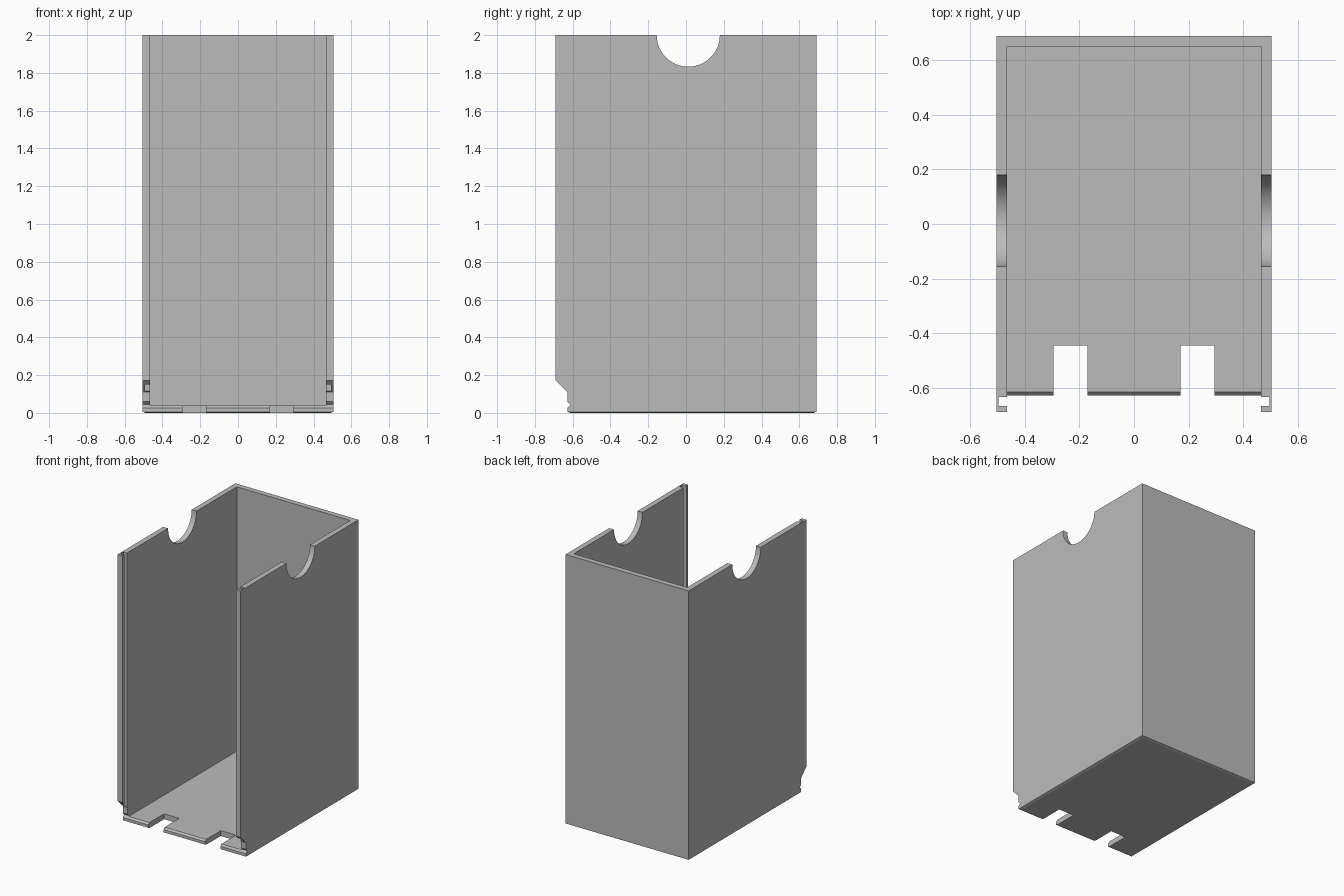
import bpy, bmesh, math
from mathutils import Matrix, Vector

if "Cube" in bpy.data.objects:
    bpy.data.objects.remove(bpy.data.objects["Cube"])

HALF_X, HALF_Y, TOP = 0.505, 0.69, 2.0
WALL, FLOOR = 0.04, 0.04

grey = bpy.data.materials.new("plain grey")
grey.use_nodes = True
grey.diffuse_color = (0.5, 0.5, 0.5, 1)
grey.node_tree.nodes["Principled BSDF"].inputs["Base Color"].default_value = (0.5, 0.5, 0.5, 1)


def finish(name, bm):
    bmesh.ops.recalc_face_normals(bm, faces=bm.faces)
    mesh = bpy.data.meshes.new(name)
    bm.to_mesh(mesh)
    bm.free()
    mesh.materials.append(grey)
    obj = bpy.data.objects.new(name, mesh)
    bpy.context.collection.objects.link(obj)
    return obj


def carve(body, name, low, high):
    """Subtract the box between two corners from the body."""
    low, high = Vector(low), Vector(high)
    bm = bmesh.new()
    place = Matrix.Translation((low + high) / 2) @ Matrix.Diagonal((*(high - low), 1))
    bmesh.ops.create_cube(bm, size=1, matrix=place)
    cutter = finish(name, bm)
    cutter.hide_render = True
    cutter.display_type = 'WIRE'
    mod = body.modifiers.new(name, 'BOOLEAN')
    mod.operation, mod.solver, mod.object = 'DIFFERENCE', 'EXACT', cutter
    bpy.context.view_layer.objects.active = body
    bpy.ops.object.modifier_apply(modifier=mod.name)
    bpy.data.objects.remove(cutter)


# Side profile: clipped front foot, snap groove and round thumb cutout
front = -0.628
profile = [(HALF_Y, 0.006), (HALF_Y, TOP)]
steps = 40
for i in range(steps + 1):
    a = math.pi * i / steps
    profile.append((0.012 + 0.167 * math.cos(a), TOP - 0.167 * math.sin(a)))
profile += [(-HALF_Y, TOP), (-HALF_Y, 0.172), (front, 0.11), (front, 0.06),
            (-0.612, 0.044), (front, 0.027), (front, 0.006)]

bm = bmesh.new()
side = bm.faces.new([bm.verts.new((-HALF_X, y, z)) for y, z in profile])
swept = bmesh.ops.extrude_face_region(bm, geom=[side])["geom"]
bmesh.ops.translate(bm, vec=(2 * HALF_X, 0, 0),
                    verts=[v for v in swept if isinstance(v, bmesh.types.BMVert)])
bmesh.ops.recalc_face_normals(bm, faces=bm.faces)

# Shallow bevelled foot under the floor
base = min(bm.faces, key=lambda f: f.calc_center_median().z)
bmesh.ops.inset_individual(bm, faces=[base], thickness=0.022)
bmesh.ops.translate(bm, vec=(0, 0, -0.006), verts=base.verts)
shell = finish("box_shell", bm)

# Open interior, leaving two sides, the back and the floor
inner = HALF_X - WALL
carve(shell, "interior_cutter", (-inner, -1, FLOOR), (inner, HALF_Y - WALL, TOP + 1))

# Sliding-lid channels and floor finger slots on both sides
for s in (-1, 1):
    xs = sorted((s * (inner - 0.02), s * (HALF_X - 0.009)))
    carve(shell, "lid_channel_cutter", (xs[0], -0.668, FLOOR + 0.01), (xs[1], -0.635, TOP + 1))
    xs = sorted((s * 0.17, s * 0.295))
    carve(shell, "floor_slot_cutter", (xs[0], -1, -1), (xs[1], -0.445, FLOOR + 0.1))

# Smooth cutout curves with crisp edges elsewhere
bpy.ops.object.select_all(action='DESELECT')
shell.select_set(True)
bpy.context.view_layer.objects.active = shell
bpy.ops.object.shade_smooth_by_angle(angle=math.radians(12))
